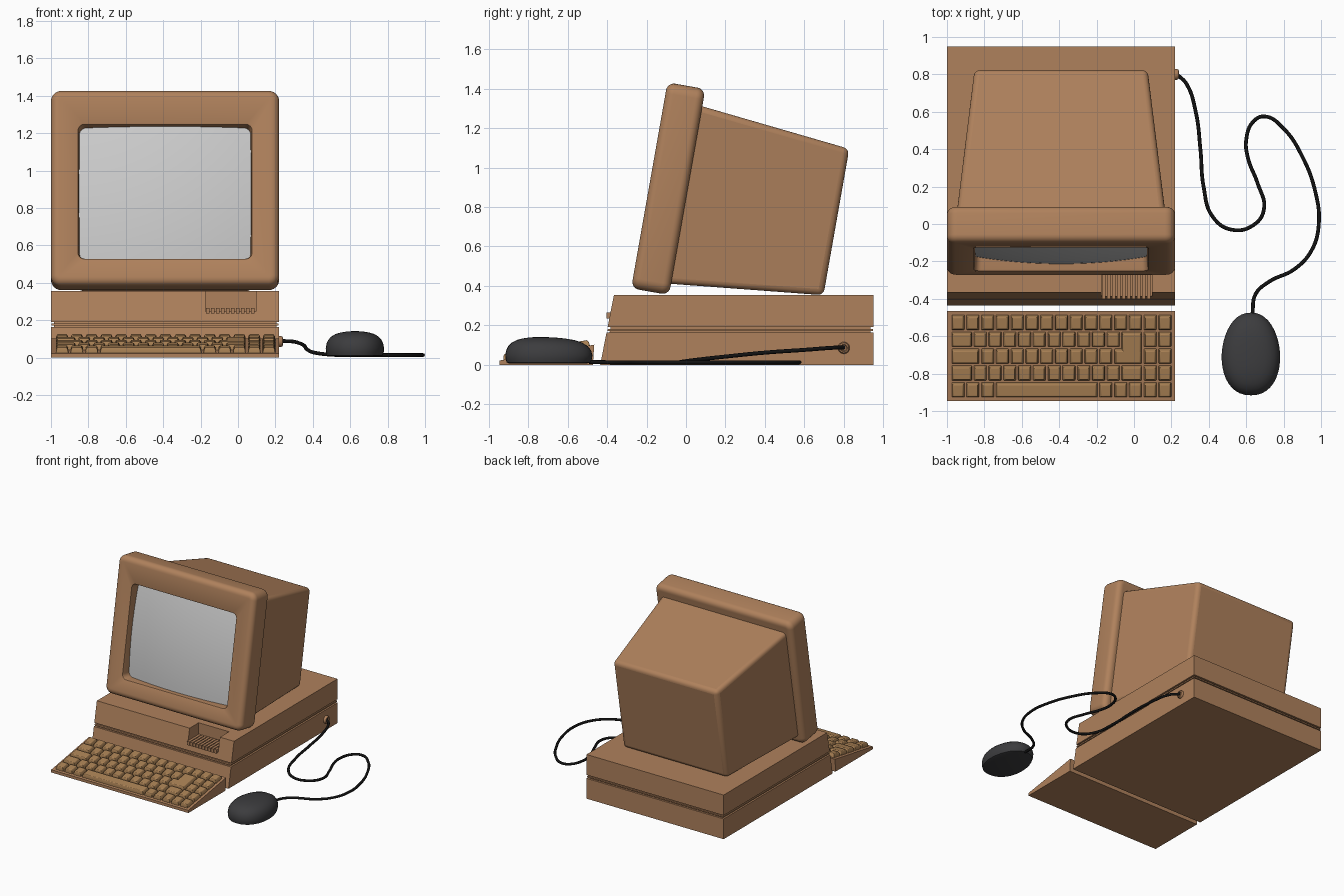
import bpy, bmesh, math
from mathutils import Matrix, Vector

if "Cube" in bpy.data.objects:
    bpy.data.objects.remove(bpy.data.objects["Cube"])


def material(name, rgb):
    m = bpy.data.materials.new(name)
    m.diffuse_color = (*rgb, 1)
    m.use_nodes = True
    m.node_tree.nodes["Principled BSDF"].inputs["Base Color"].default_value = m.diffuse_color
    return m


TAN = material("tan_plastic", (0.43, 0.22, 0.107))
KEY = material("key_plastic", (0.40, 0.22, 0.09))
DARK = material("dark_plastic", (0.045, 0.045, 0.048))
BLACK = material("black_rubber", (0.006, 0.006, 0.006))
GLASS = material("screen_grey", (0.52, 0.52, 0.52))


def finish(name, bm, mat, matrix=None, bevel=0, segs=2):
    bmesh.ops.recalc_face_normals(bm, faces=bm.faces)
    me = bpy.data.meshes.new(name)
    bm.to_mesh(me)
    bm.free()
    me.materials.append(mat)
    ob = bpy.data.objects.new(name, me)
    bpy.context.collection.objects.link(ob)
    if matrix:
        ob.matrix_world = matrix
    if bevel:
        b = ob.modifiers.new("bevel", "BEVEL")
        b.width, b.segments = bevel, segs
    return ob


def add_loft(bm, rings, start=True, end=True):
    vr = [[bm.verts.new(p) for p in r] for r in rings]
    n = len(vr[0])
    for a, b in zip(vr, vr[1:]):
        for i in range(n):
            bm.faces.new((a[i], a[(i + 1) % n], b[(i + 1) % n], b[i]))
    if start:
        bm.faces.new(vr[0])
    if end:
        bm.faces.new(vr[-1])


def loft(name, rings, mat, matrix=None, start=True, end=True, bevel=0, segs=2):
    bm = bmesh.new()
    add_loft(bm, rings, start, end)
    return finish(name, bm, mat, matrix, bevel, segs)


def rect(x0, x1, y0, y1, z):
    return [(x0, y0, z), (x1, y0, z), (x1, y1, z), (x0, y1, z)]


def rounded(w, h, r, cv, u, n=6):
    """Rounded rectangle standing in the x-z plane at depth u."""
    pts = []
    for q, (sx, sz) in enumerate(((1, 1), (-1, 1), (-1, -1), (1, -1))):
        for i in range(n + 1):
            a = math.pi / 2 * (q + i / n)
            pts.append((sx * (w / 2 - r) + r * math.cos(a), u,
                        cv + sz * (h / 2 - r) + r * math.sin(a)))
    return pts


# --- system unit: two slabs with a ridged groove between, front face raked ---
def slab(name, z0, z1, inset=0):
    rings = [rect(-1 + inset, 0.22 - inset, -0.435 + 0.197 * z + inset, 0.95 - inset, z)
             for z in (z0, z1)]
    return loft(name, rings, TAN)


slab("base_lower_case", 0, 0.163)
slab("base_groove", 0.16, 0.195, 0.015)
slab("base_groove_ridge", 0.172, 0.182, 0.003)
upper = slab("base_upper_case", 0.191, 0.355)

# disk drive notch cut in the front of the upper case
cutter = loft("notch_cutter", [rect(-0.175, 0.095, -0.6, -0.25, z) for z in (0.245, 0.5)], TAN)
cutter.hide_render = True
cut = upper.modifiers.new("notch", "BOOLEAN")
cut.object, cut.solver = cutter, "EXACT"
bpy.context.view_layer.objects.active = upper
bpy.ops.object.modifier_apply(modifier="notch")
bpy.data.objects.remove(cutter)

# ribbed floor of the notch
bm = bmesh.new()
for i in range(10):
    x = -0.172 + i * 0.0268
    add_loft(bm, [rect(x, x + 0.02, -0.402, -0.25, z) for z in (0.235, 0.265)])
finish("drive_ribs", bm, TAN)

# --- monitor, tilted back by 10 degrees ---
TILT = Matrix.Translation((-0.39, -0.278, 0.388)) @ Matrix.Rotation(math.radians(-10), 4, "X")
W, H, D, R = 1.22, 1.06, 0.195, 0.04
prof = [(R + 0.006, D)]
prof += [(R - R * math.sin(a), D - R + R * math.cos(a))
         for a in [i * math.pi / 12 for i in range(7)]]
prof += [(R - R * math.cos(a), R - R * math.sin(a))
         for a in [i * math.pi / 12 for i in range(7)]]
prof.append((R + 0.006, 0))
rings = [rounded(W - 2 * i, H - 2 * i, max(0.012, 0.055 - i), H / 2, u) for i, u in prof]
# screen opening with a softened lip
for grow, u in ((0.016, 0), (0.006, 0.003), (0, 0.012), (-0.016, 0.11)):
    rings.append(rounded(0.925 + grow, 0.726 + grow, 0.035, 0.507, u))
loft("monitor_bezel", rings, TAN, TILT)

# bulging screen glass
bm = bmesh.new()
bmesh.ops.create_grid(bm, x_segments=24, y_segments=20, size=1)
for v in bm.verts:
    x, y = v.co.x, v.co.y
    v.co = (0.462 * x, 0.015 + 0.04 * x * x + 0.025 * y * y, 0.507 + 0.362 * y)
ob = finish("monitor_screen", bm, GLASS, TILT)
if ob.data.polygons[0].normal.y > 0:
    ob.data.flip_normals()

# tapering rear housing
rings = [[(-w, u, b), (w, u, b), (w, u, t), (-w, u, t)]
         for u, w, b, t in ((0.13, 0.563, 0.051, 0.978), (0.966, 0.463, 0.135, 0.888))]
loft("monitor_rear_housing", rings, TAN, TILT, bevel=0.03, segs=4)

# --- keyboard: wedge case with five rows of tapered keys ---
side = [(-0.945, 0), (-0.945, 0.022), (-0.465, 0.102), (-0.472, 0)]
loft("keyboard_case", [[(x, y, z) for y, z in side] for x in (-1, 0.22)], TAN)

U, P = 0.079, 0.0912
DECK = Matrix.Translation((-0.98, -0.945, 0.022)) @ Matrix.Rotation(math.atan2(0.08, 0.48), 4, "X")


def add_key(bm, x0, x1, s0, s1):
    g = 0.005
    add_loft(bm, [rect(x0 + g + i, x1 - g - i, s0 + g + i * f, s1 - g - i, h)
                  for i, f, h in ((0, 1, -0.004), (0.003, 1, 0.016), (0.010, 1.0, 0.029))])


bm = bmesh.new()
ROWS = [[1, 1, 1, 7] + [1] * 5,
        [1.5] + [1] * 10 + [1.5, 1, 1],
        [2] + [1] * 9 + [-2, 1, 1],
        [1.5] + [1] * 10 + [-1.5, 1, 1],
        [1] * 15]
for r, row in enumerate(ROWS):
    x, s = 0, 0.014 + r * P
    for w in row:
        if w > 0:      # negative widths leave room for the L-shaped key
            add_key(bm, x * U, (x + w) * U, s, s + P)
        x += abs(w)
add_key(bm, 11 * U, 13 * U, 0.014 + 2 * P, 0.014 + 3 * P)
add_key(bm, 11.5 * U, 13 * U, 0.014 + 2 * P, 0.014 + 4 * P)
finish("keyboard_keys", bm, KEY, DECK, bevel=0.003, segs=2)

# --- mouse: egg-shaped rings, crown shifted toward the front ---
rings = []
for z, s in ((0.008, 0.9), (0.012, 0.96), (0.03, 0.99), (0.05, 1), (0.075, 0.97), (0.095, 0.91),
             (0.112, 0.81), (0.126, 0.66), (0.134, 0.48), (0.139, 0.28), (0.141, 0.1)):
    ring = []
    for i in range(40):
        a = math.tau * i / 40
        c, n = math.cos(a), math.sin(a)
        c = math.copysign(abs(c) ** 0.88, c)
        ring.append((0.625 + 0.156 * s * c * (1 - 0.07 * n),
                     -0.695 - 0.05 * (1 - s) + 0.221 * s * n, z))
    rings.append(ring)
loft("mouse_body", rings, DARK)

# --- cable and its socket on the right side of the base ---
path = [(0.23, 0.80, 0.088), (0.28, 0.75, 0.087), (0.33, 0.60, 0.076), (0.355, 0.40, 0.062),
        (0.372, 0.20, 0.042), (0.42, 0.04, 0.024), (0.52, -0.03, 0.014), (0.64, -0.005, 0.013),
        (0.695, 0.08, 0.013), (0.66, 0.22, 0.013), (0.61, 0.35, 0.013), (0.60, 0.45, 0.013),
        (0.64, 0.55, 0.013), (0.70, 0.575, 0.013), (0.80, 0.51, 0.013), (0.90, 0.36, 0.013),
        (0.97, 0.17, 0.013), (0.988, 0.0, 0.013), (0.95, -0.14, 0.013), (0.86, -0.24, 0.013),
        (0.72, -0.31, 0.013), (0.65, -0.375, 0.013), (0.633, -0.49, 0.015)]
cu = bpy.data.curves.new("mouse_cable", "CURVE")
cu.dimensions = "3D"
cu.bevel_depth, cu.bevel_resolution = 0.01, 2
cu.resolution_u = 8
cu.use_fill_caps = True
sp = cu.splines.new("BEZIER")
sp.bezier_points.add(len(path) - 1)
for bp, p in zip(sp.bezier_points, path):
    bp.co = p
    bp.handle_left_type = bp.handle_right_type = "AUTO"
cu.materials.append(BLACK)
bpy.context.collection.objects.link(bpy.data.objects.new("mouse_cable", cu))

rings = [[(x, 0.80 + r * math.cos(math.tau * i / 24), 0.086 + r * math.sin(math.tau * i / 24))
          for i in range(24)]
         for x, r in ((0.21, 0.03), (0.228, 0.03), (0.238, 0.025), (0.24, 0.018), (0.23, 0.014))]
loft("cable_socket", rings, TAN)

# smooth shading with sharp edges kept
for ob in bpy.context.scene.objects:
    ob.select_set(ob.type == "MESH")
bpy.context.view_layer.objects.active = upper
bpy.ops.object.shade_smooth_by_angle(angle=math.radians(35))
